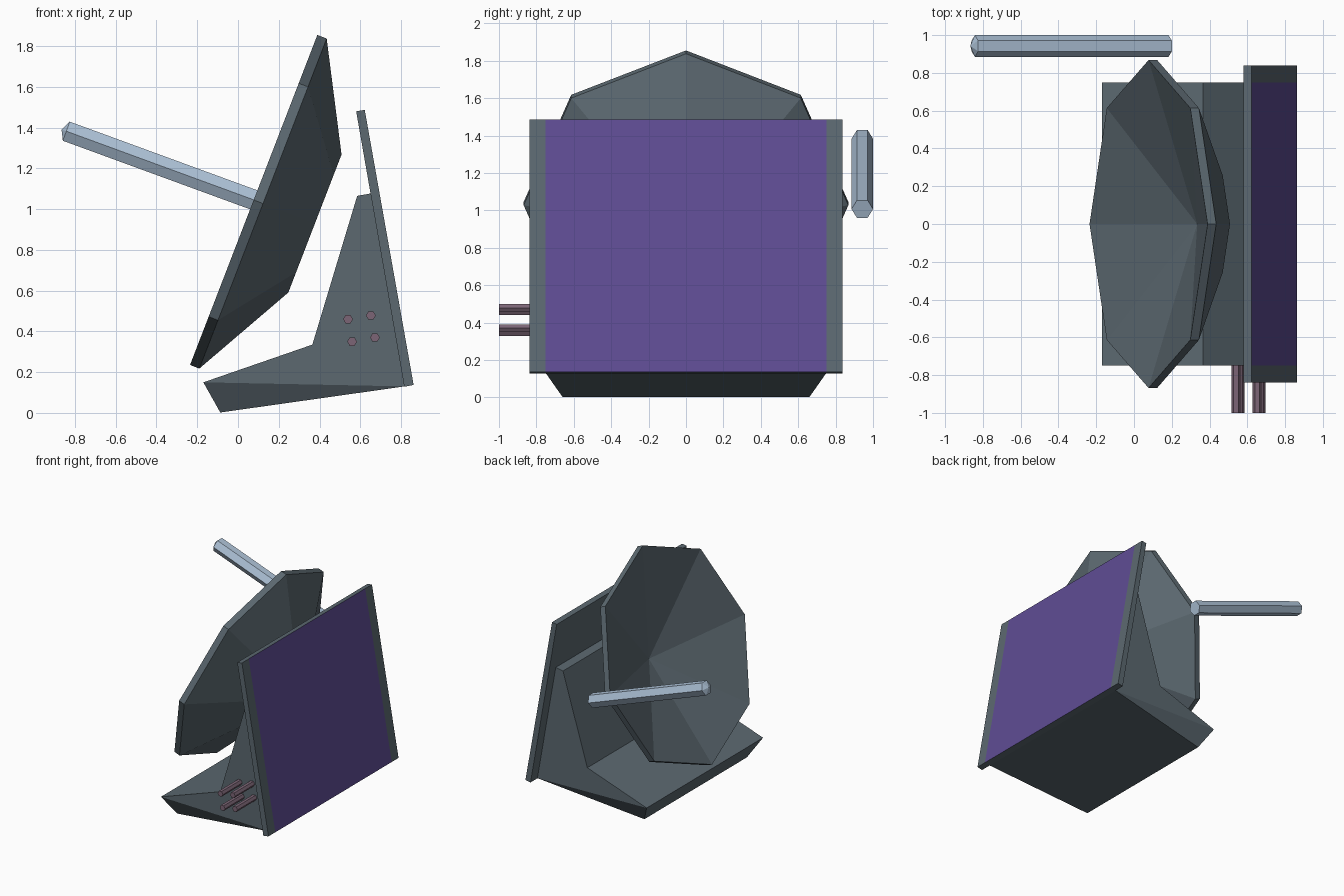
import bpy, bmesh, math
from mathutils import Vector

if "Cube" in bpy.data.objects:
    bpy.data.objects.remove(bpy.data.objects["Cube"])


def material(name, rgb):
    m = bpy.data.materials.new(name)
    m.diffuse_color = (*rgb, 1)
    m.use_nodes = True
    m.node_tree.nodes["Principled BSDF"].inputs["Base Color"].default_value = m.diffuse_color
    return m


SLATE = material("slate", (0.106, 0.14, 0.163))
PURPLE = material("purple", (0.113, 0.073, 0.296))
STEEL = material("pale_blue", (0.42, 0.54, 0.68))
MAUVE = material("mauve", (0.2, 0.13, 0.18))


def finish(name, bm, *mats):
    bmesh.ops.recalc_face_normals(bm, faces=bm.faces)
    me = bpy.data.meshes.new(name)
    bm.to_mesh(me)
    bm.free()
    for m in mats:
        me.materials.append(m)
    ob = bpy.data.objects.new(name, me)
    bpy.context.collection.objects.link(ob)
    return ob


def turned(name, start, axis, side, profile, n, mat):
    """Low-poly solid of (distance, radius) rings along an axis; radius 0 is a tip."""
    start, a, u = Vector(start), Vector(axis).normalized(), Vector(side).normalized()
    v = a.cross(u)
    bm = bmesh.new()
    rings = []
    for d, r in profile:
        c = start + a * d
        if r == 0:
            rings.append([bm.verts.new(c)] * n)
        else:
            angles = [math.tau * i / n for i in range(n)]
            rings.append([bm.verts.new(c + (u * math.cos(t) + v * math.sin(t)) * r)
                          for t in angles])
    for p, q in zip(rings, rings[1:]):
        for i in range(n):
            j = (i + 1) % n
            bm.faces.new(dict.fromkeys((p[i], p[j], q[j], q[i])))
    for ring, (d, r) in ((rings[0], profile[0]), (rings[-1], profile[-1])):
        if r:
            bm.faces.new(ring)
    return finish(name, bm, mat)


# Tilted eight-sided dish: hollow cone front, rim, tapered back
turned("dish", (0.077, 0, 1.045), (0.933, 0, -0.36), (0.36, 0, 0.933),
       [(0.276, 0), (0, 0.868), (0.049, 0.868), (0.322, 0.363)], 8, SLATE)

# Six-sided rod with a pointed end, beside the dish
turned("rod", (-0.866, 0.9425, 1.391), (1.049, 0, -0.384), (0, 1, 0),
       [(0, 0), (0.025, 0.0575), (1.117, 0.0575)], 6, STEEL)

# Four short pins on the front side of the stand
for i, (x, z) in enumerate([(0.54, 0.46), (0.652, 0.478), (0.56, 0.35), (0.672, 0.37)]):
    turned(f"pin_{i + 1}", (x, -1, z), (0, 1, 0), (1, 0, 0),
           [(0, 0.024), (0.28, 0.024)], 6, MAUVE)

# Stand: L-shaped block whose lower front edge is drawn in
outline = [(-0.17, 0.15), (0.365, 0.335), (0.585, 1.065), (0.652, 1.077),
           (0.818, 0.13), (-0.087, 0.002)]
bm = bmesh.new()
ends = []
for s in (-1, 1):
    ring = [bm.verts.new((x, s * (0.66 if i == 5 else 0.75), z))
            for i, (x, z) in enumerate(outline)]
    bm.faces.new(ring[:5])
    bm.faces.new((ring[0], ring[4], ring[5]))
    ends.append(ring)
for i in range(6):
    j = (i + 1) % 6
    bm.faces.new((ends[0][i], ends[0][j], ends[1][j], ends[1][i]))
finish("stand", bm, SLATE)

# Leaning panel with a purple centre strip on its outer face
section = [(0.58, 1.48), (0.622, 1.487), (0.862, 0.137), (0.816, 0.128)]
bm = bmesh.new()
rows = [[bm.verts.new((x, y, z)) for x, z in section]
        for y in (-0.838, -0.75, 0.75, 0.838)]
for k, (p, q) in enumerate(zip(rows, rows[1:])):
    for i in range(4):
        j = (i + 1) % 4
        f = bm.faces.new((p[i], p[j], q[j], q[i]))
        f.material_index = int(k == 1 and i == 1)
bm.faces.new(rows[0])
bm.faces.new(rows[-1])
finish("panel", bm, SLATE, PURPLE)
